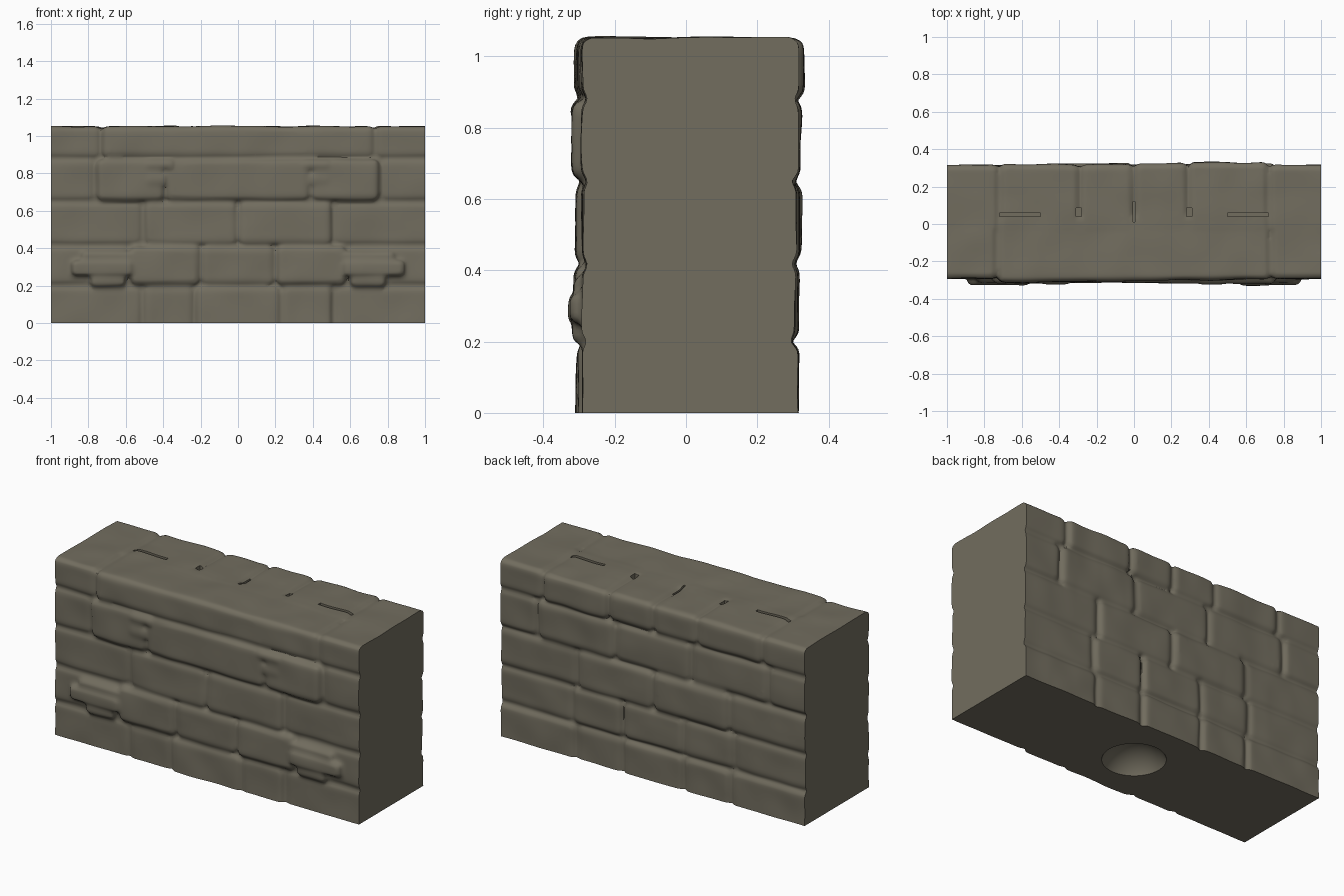
import bpy, bmesh, math, random
from mathutils import Vector, Matrix, noise

if "Cube" in bpy.data.objects:
    bpy.data.objects.remove(bpy.data.objects["Cube"])

random.seed(4)
bm = bmesh.new()


def stone(target, x0, x1, y0, y1, z0, z1, bevel=0.028, tilt=0.0):
    """Rounded block between the given limits, slightly tilted."""
    centre = Vector(((x0 + x1) / 2, (y0 + y1) / 2, (z0 + z1) / 2))
    turn = Matrix.Rotation(random.uniform(-tilt, tilt), 4, 'Z') @ \
        Matrix.Rotation(random.uniform(-tilt, tilt), 4, 'X')
    size = Matrix.Diagonal((x1 - x0, y1 - y0, z1 - z0, 1))
    verts = bmesh.ops.create_cube(target, size=1, matrix=Matrix.Translation(centre) @ turn @ size)['verts']
    if bevel:
        edges = list({e for v in verts for e in v.link_edges})
        bmesh.ops.bevel(target, geom=edges, offset=bevel, segments=3, profile=0.5, affect='EDGES')


def course(side, z0, z1, joints, depth, end_depth):
    """One course of stones on the front (-1) or back (1), mirrored in x."""
    xs = sorted({-1.12, 1.12, *joints, *(-j for j in joints)})
    for a, b in zip(xs, xs[1:]):
        end = b > 1 or a < -1
        d = end_depth if end else depth + random.uniform(-0.006, 0.006)
        inner = -0.05 if z1 > 1 else 0.05
        y0, y1 = sorted((side * inner, side * d))
        stone(bm, a + 0.004, b - 0.004, y0, y1, z0 + 0.004, z1 - 0.004, 0.028, 0.0 if end else 0.012)


# Core behind the joints
stone(bm, -1.12, 1.12, -0.275, 0.287, -0.06, 1.036, 0.02)

# Front courses, bottom to top
course(-1, -0.06, 0.20, [0.23, 0.51], 0.302, 0.290)
course(-1, 0.20, 0.415, [0.20, 0.58], 0.310, 0.290)
course(-1, 0.415, 0.65, [0.0, 0.505], 0.304, 0.290)
course(-1, 0.65, 0.88, [0.39, 0.76], 0.316, 0.292)
course(-1, 0.88, 1.055, [0.73], 0.306, 0.292)

# Back courses, bottom to top
course(1, -0.06, 0.20, [0.20, 0.51], 0.315, 0.314)
course(1, 0.20, 0.42, [0.20, 0.53], 0.310, 0.306)
course(1, 0.42, 0.65, [0.0, 0.50], 0.322, 0.310)
course(1, 0.65, 0.88, [0.25, 0.76], 0.316, 0.314)
course(1, 0.88, 1.055, [0.0, 0.29, 0.72], 0.324, 0.316)

# Rough lumps standing out on the front
for s in (-1, 1):
    for x0, x1, z0, z1, d in [(0.56, 0.89, 0.25, 0.335, 0.328), (0.60, 0.79, 0.195, 0.27, 0.318),
                              (0.54, 0.84, 0.32, 0.385, 0.314), (0.34, 0.50, 0.82, 0.872, 0.324),
                              (0.38, 0.50, 0.73, 0.80, 0.322)]:
        a, b = sorted((s * x0, s * x1))
        stone(bm, a, b, -d, -0.2, z0, z1, 0.022, 0.02)

mesh = bpy.data.meshes.new("stone_wall")
bm.to_mesh(mesh)
bm.free()
wall = bpy.data.objects.new("stone_wall", mesh)
bpy.context.collection.objects.link(wall)


def apply_modifiers(obj):
    graph = bpy.context.evaluated_depsgraph_get()
    graph.update()
    result = bpy.data.meshes.new_from_object(obj.evaluated_get(graph))
    obj.modifiers.clear()
    obj.data = result


# Melt the stones together into one worn surface
remesh = wall.modifiers.new("melt", 'REMESH')
remesh.mode = 'VOXEL'
remesh.voxel_size = 0.0125
soften = wall.modifiers.new("wear", 'SMOOTH')
soften.factor = 0.5
soften.iterations = 3
apply_modifiers(wall)

# Uneven weathering, then flat ends and base
bm = bmesh.new()
bm.from_mesh(wall.data)
bm.normal_update()
moves = [(v, v.normal * 0.006 * noise.noise(v.co * 6.0)) for v in bm.verts]
for v, move in moves:
    v.co += move
for co, no in [((1, 0, 0), (1, 0, 0)), ((-1, 0, 0), (-1, 0, 0)), ((0, 0, 0), (0, 0, -1))]:
    cut = bmesh.ops.bisect_plane(bm, geom=bm.verts[:] + bm.edges[:] + bm.faces[:], dist=1e-5,
                                 plane_co=co, plane_no=no, clear_outer=True)
    rim = [e for e in cut['geom_cut'] if isinstance(e, bmesh.types.BMEdge) and e.is_boundary]
    bmesh.ops.edgeloop_fill(bm, edges=rim)
bmesh.ops.recalc_face_normals(bm, faces=bm.faces[:])
bm.to_mesh(wall.data)
bm.free()

# Cutter: round hollow in the base and narrow slots in the top
bm = bmesh.new()
bmesh.ops.create_uvsphere(bm, u_segments=40, v_segments=24, radius=0.19,
                          matrix=Matrix.Translation((0, 0, -0.085)))
for s in (-1, 1):
    stone(bm, s * 0.61 - 0.11, s * 0.61 + 0.11, 0.04, 0.06, 1.01, 1.1, 0)
    stone(bm, s * 0.295 - 0.014, s * 0.295 + 0.014, 0.04, 0.085, 1.01, 1.1, 0)
stone(bm, -0.006, 0.006, 0.01, 0.12, 1.01, 1.1, 0)
cut_mesh = bpy.data.meshes.new("cutter")
bm.to_mesh(cut_mesh)
bm.free()
cutter = bpy.data.objects.new("cutter", cut_mesh)
cutter.hide_render = True
bpy.context.collection.objects.link(cutter)
carve = wall.modifiers.new("carve", 'BOOLEAN')
carve.operation = 'DIFFERENCE'
carve.solver = 'EXACT'
carve.object = cutter
apply_modifiers(wall)
bpy.data.objects.remove(cutter)

# One stone colour
stone_mat = bpy.data.materials.new("grey brown stone")
stone_mat.diffuse_color = (0.168, 0.153, 0.114, 1)
stone_mat.use_nodes = True
stone_mat.node_tree.nodes["Principled BSDF"].inputs["Base Color"].default_value = stone_mat.diffuse_color
wall.data.materials.clear()
wall.data.materials.append(stone_mat)
for p in wall.data.polygons:
    p.material_index = 0

bpy.context.view_layer.objects.active = wall
wall.select_set(True)
bpy.ops.object.shade_smooth_by_angle(angle=math.radians(40))
